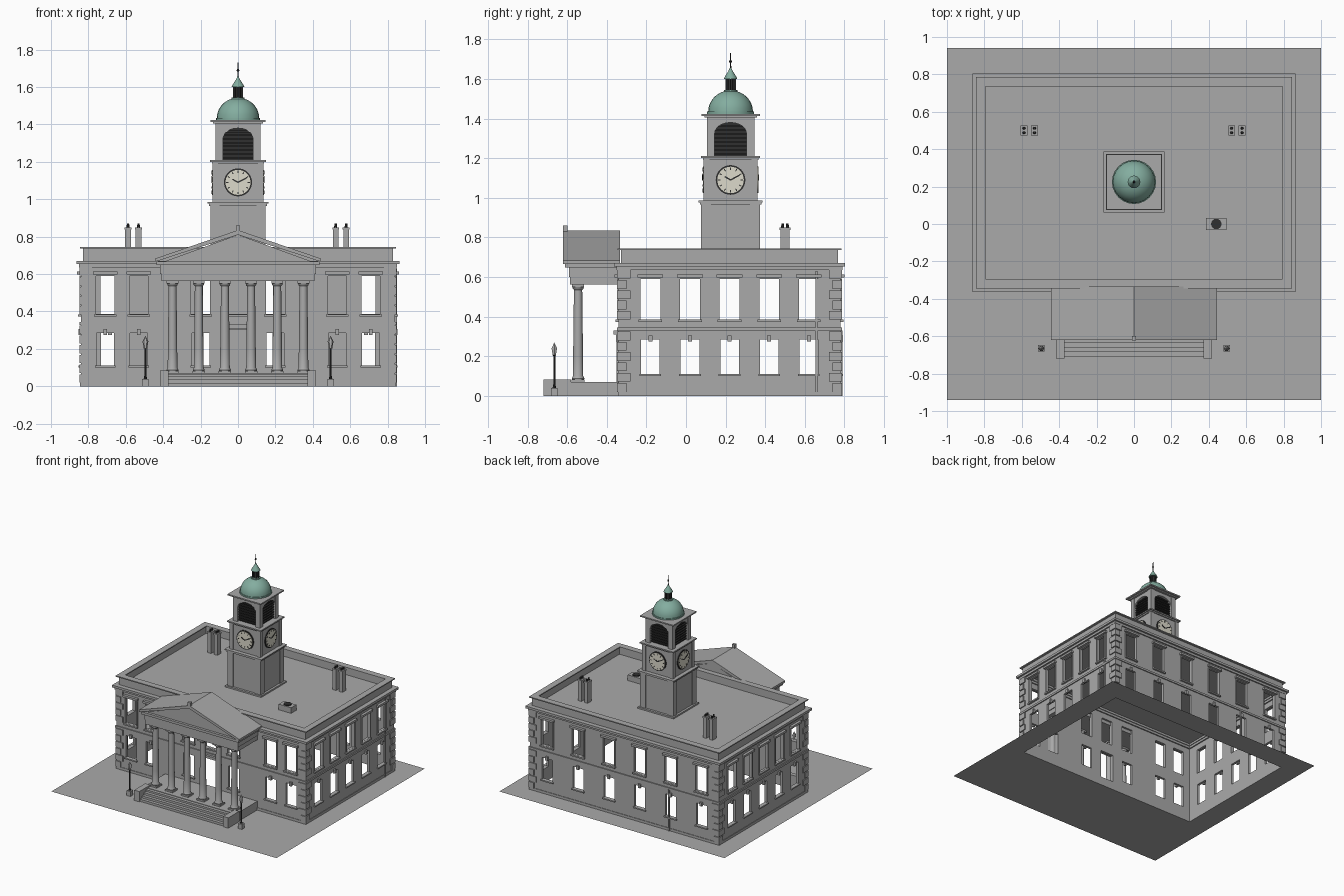
import bpy, bmesh, math
from mathutils import Matrix, Vector

if bpy.data.objects.get("Cube"):
    bpy.data.objects.remove(bpy.data.objects["Cube"])


def material(name, r, g, b):
    mat = bpy.data.materials.new(name)
    mat.use_nodes = True
    mat.diffuse_color = (r, g, b, 1)
    mat.node_tree.nodes["Principled BSDF"].inputs["Base Color"].default_value = (r, g, b, 1)
    return mat


STONE = material("grey stone", .4, .4, .4)
COPPER = material("green copper", .23, .42, .35)
DARK = material("dark metal", .03, .03, .03)
CREAM = material("cream dial", .72, .7, .6)


def finish(name, bm, mat, matrix=Matrix(), smooth=False):
    bmesh.ops.recalc_face_normals(bm, faces=bm.faces)
    mesh = bpy.data.meshes.new(name)
    bm.to_mesh(mesh)
    bm.free()
    mesh.transform(matrix)
    mesh.materials.append(mat)
    obj = bpy.data.objects.new(name, mesh)
    bpy.context.scene.collection.objects.link(obj)
    if smooth:
        bpy.ops.object.select_all(action='DESELECT')
        obj.select_set(True)
        bpy.context.view_layer.objects.active = obj
        bpy.ops.object.shade_smooth_by_angle(angle=math.radians(35))
    return obj


def boxes(name, items, mat=STONE, matrix=Matrix()):
    """Each item: centre x, centre y, bottom z, width, depth, height."""
    bm = bmesh.new()
    for x, y, z, w, d, h in items:
        place = Matrix.Translation((x, y, z + h / 2)) @ Matrix.Diagonal((w, d, h, 1))
        bmesh.ops.create_cube(bm, size=1, matrix=place)
    return finish(name, bm, mat, matrix)


def prism(name, outline, y0, y1, mat=STONE, matrix=Matrix()):
    """Extrude an x-z outline along y."""
    bm = bmesh.new()
    face = bm.faces.new([bm.verts.new((x, y0, z)) for x, z in outline])
    new = bmesh.ops.extrude_face_region(bm, geom=[face])["geom"]
    bmesh.ops.translate(bm, vec=(0, y1 - y0, 0), verts=[v for v in new if isinstance(v, bmesh.types.BMVert)])
    return finish(name, bm, mat, matrix)


def lathe(name, profile, x, y, mat=STONE, sides=16, matrix=Matrix()):
    """Spin a radius-height profile about z."""
    bm = bmesh.new()
    verts = [bm.verts.new((r, 0, z)) for r, z in profile]
    edges = [bm.edges.new(pair) for pair in zip(verts, verts[1:])]
    bmesh.ops.spin(bm, geom=verts + edges, axis=(0, 0, 1), cent=(0, 0, 0), steps=sides, angle=math.tau)
    bmesh.ops.remove_doubles(bm, verts=bm.verts, dist=.0002)
    return finish(name, bm, mat, Matrix.Translation((x, y, 0)) @ matrix, True)


def frame(name, w, d, z, h, thick, y=.22):
    """Rectangular ring of four bars with outer half sizes w and d."""
    t = thick
    return boxes(name, [(s * (w - t / 2), y, z, t, 2 * d, h) for s in (-1, 1)]
                 + [(0, y + s * (d - t / 2), z, 2 * w - 2 * t, t, h) for s in (-1, 1)])


def pierced_sheet(bm, us, vs, openings, point):
    """Grid of faces that leaves the openings out."""
    us = sorted(set(us + [o[i] for o in openings for i in (0, 1)]))
    vs = sorted(set(vs + [o[i] for o in openings for i in (2, 3)]))
    for a, b in zip(us, us[1:]):
        for c, d in zip(vs, vs[1:]):
            u, v = (a + b) / 2, (c + d) / 2
            if not any(o[0] < u < o[1] and o[2] < v < o[3] for o in openings):
                bm.faces.new([bm.verts.new(point(*p)) for p in ((a, c), (b, c), (b, d), (a, d))])
    bmesh.ops.remove_doubles(bm, verts=bm.verts, dist=.0001)


# Ground sheet, open beneath the hall
W, D, CY = .84, .56, .22
bm = bmesh.new()
pierced_sheet(bm, [-1, 1], [-.94, .94], [(-W, W, CY - D, CY + D)], lambda u, v: (u, v, 0))
finish("ground", bm, STONE)


# Facades with windows, hoods, sills, keystones and quoins
def facade(name, half, dist, turn, centres, door=False):
    place = Matrix.Translation((0, CY, 0)) @ Matrix.Rotation(math.radians(turn), 4, 'Z') @ Matrix.Translation((0, -dist, 0))
    openings = [(c - .05, c + .05, .385, .59) for c in centres]
    lower = [c for c in centres if not (door and c == 0)]
    openings += [(c - .047, c + .047, .11, .285) for c in lower]
    if door:
        openings.append((-.06, .06, .07, .3))
    bm = bmesh.new()
    pierced_sheet(bm, [-half, half], [0, .67], openings, lambda u, v: (u, 0, v))
    walls = bmesh.ops.extrude_face_region(bm, geom=bm.faces[:])["geom"]
    bmesh.ops.translate(bm, vec=(0, .02, 0), verts=[v for v in walls if isinstance(v, bmesh.types.BMVert)])
    finish(name + "_wall", bm, STONE, place)
    trim = []
    for c in centres:
        trim += [(c, -.008, .597, .13, .026, .016), (c, -.005, .373, .12, .02, .011)]
        trim += [(c + s * .054, -.002, .385, .008, .01, .205) for s in (-1, 1)]
    for c in lower:
        trim += [(c, -.004, .275, .02, .018, .03), (c, -.004, .1, .11, .016, .01)]
    if door:
        trim += [(0, -.012, .31, .16, .03, .02)]
        trim += [(s * .067, -.004, .07, .014, .014, .24) for s in (-1, 1)]
    boxes(name + "_window_trim", trim, STONE, place)
    quoins = []
    for i in range(12):
        w = .065 if i % 2 else .045
        z = .02 + i * .052
        quoins += [(s * (half - w / 2 + .006), -.001, z, w, .014, .044) for s in (-1, 1) if not .28 < z < .34]
    boxes(name + "_quoins", quoins, STONE, place)


front = [-.71, -.53, -.2, 0, .2, .53, .71]
side = [-.4, -.2, 0, .2, .4]
facade("front", W, D, 0, front, True)
facade("left", D, W, 90, side)
facade("back", W, D, 180, [.274 * (i - 2.5) for i in range(6)])
facade("right", D, W, -90, side)

# Bands, cornice, parapet and flat roof
frame("plinth_band", W + .004, D + .004, 0, .02, .02)
frame("string_course", W + .008, D + .008, .328, .016, .02)
frame("cornice_lower", W + .01, D + .01, .635, .018, .04)
frame("cornice_upper", W + .024, D + .024, .653, .018, .06)
frame("parapet", W - .012, D - .012, .67, .068, .025)
frame("parapet_coping", W + .005, D + .005, .736, .008, .05)
boxes("roof", [(0, CY, .67, 2 * W - .04, 2 * D - .04, .01)])
boxes("downpipes", [(W + .006, .66, 0, .01, .01, .63), (-.4, CY + D + .006, 0, .01, .01, .33)])

# Porch floor, steps and cheek walls
boxes("porch_floor", [(0, -.475, 0, .82, .27, .07)])
boxes("steps", [(0, -.6 - d / 2, 0, .75, d, h) for d, h in ((.11, .018), (.085, .035), (.06, .052), (.035, .066))])
boxes("step_cheeks", [(s * .395, -.65, 0, .045, .14, .083) for s in (-1, 1)])

# Columns with bases and capitals
for i in range(6):
    x = .14 * (i - 2.5)
    lathe("column", [(.03, .08), (.032, .088), (.026, .1), (.025, .2), (.021, .53), (.021, .535),
                     (.026, .54), (.03, .552)], x, -.545)
    boxes("column_blocks", [(x, -.545, .07, .066, .066, .012), (x, -.545, .55, .062, .062, .014)])

# Entablature and pediment
for name, half, y, z, h in (("architrave", .41, -.585, .563, .04), ("frieze", .416, -.592, .6, .05),
                            ("porch_cornice", .435, -.612, .648, .02)):
    boxes(name, [(0, (y - .335) / 2, z, 2 * half, -.335 - y, h)])
prism("tympanum", [(-.4, .665), (.4, .665), (0, .81)], -.592, -.336)
prism("porch_roof", [(-.445, .665), (-.445, .682), (0, .835), (.445, .682), (.445, .665), (0, .81)], -.62, -.334)
boxes("apex_block", [(0, -.61, .825, .024, .024, .035)])

# Lamp posts
for x in (-.495, .495):
    boxes("lamp_base", [(x, -.665, 0, .034, .034, .04)])
    lathe("lamp_post", [(.009, .04), (.005, .06), (.005, .2), (.01, .205)], x, -.665, DARK, 8)
    lathe("lamp_lantern", [(0, .2), (.009, .203), (.016, .24), (.004, .262), (0, .27)], x, -.665, STONE, 6)

# Chimneys and roof fan
for x in (-.56, .55):
    boxes("chimney", [(x + s * .028, .5, z, w, d, h) for s in (-1, 1)
                      for z, w, d, h in ((.67, .03, .046, .17), (.838, .036, .054, .012))])
    for s in (-1, 1):
        for y in (.488, .512):
            lathe("chimney_pot", [(.008, .85), (.006, .87), (0, .87)], x + s * .028, y, DARK, 8)
boxes("fan_housing", [(.44, 0, .68, .11, .066, .045)])
lathe("fan", [(.028, .72), (.028, .732), (0, .732)], .44, 0, DARK)

# Tower stages
TY = .225
tower = Matrix.Translation((0, TY, 0))
boxes("tower_base", [(0, 0, .67, .284, .284, .3)] + [(x, y, .67, .05, .05, .3)
      for x in (-.123, .123) for y in (-.123, .123)], STONE, tower)
boxes("tower_plinth", [(0, 0, .67, .32, .32, .022)], STONE, tower)
boxes("tower_ledges", [(0, 0, .965, .31, .31, .012), (0, 0, .977, .325, .325, .008),
                       (0, 0, 1.19, .28, .28, .012), (0, 0, 1.2, .298, .298, .01),
                       (0, 0, 1.405, .265, .265, .01), (0, 0, 1.414, .295, .295, .01)], STONE, tower)
boxes("clock_stage", [(0, 0, .98, .262, .262, .215)] + [(x, y, .98, .03, .03, .215)
      for x in (-.122, .122) for y in (-.122, .122)], STONE, tower)
boxes("belfry_core", [(0, 0, 1.21, .19, .19, .195)], DARK, tower)
boxes("belfry_piers", [(x, y, 1.21, .04, .04, .197) for x in (-.1, .1) for y in (-.1, .1)], STONE, tower)

# Clock faces and louvred arches on four sides
arch = [(.08 * math.cos(a), 1.325 + .055 * math.sin(a)) for a in [math.pi * i / 12 for i in range(13)]]
for k in range(4):
    turned = tower @ Matrix.Rotation(k * math.pi / 2, 4, 'Z')
    prism("belfry_arch", [(.1, 1.325), (.1, 1.407), (-.1, 1.407), (-.1, 1.325)] + arch[::-1], -.115, -.09, STONE, turned)
    boxes("louvres", [(0, -.1, 1.218 + .02 * i, .164, .014, .009) for i in range(8)], DARK, turned)
    dial = turned @ Matrix.Translation((0, -.131, 1.09)) @ Matrix.Rotation(math.pi / 2, 4, 'X')
    for name, mat, r, t in (("clock_rim", DARK, .075, .006), ("clock_dial", CREAM, .067, .009)):
        lathe(name, [(r, 0), (r, t), (0, t)], 0, 0, mat, 32, dial)
    for i in range(12):
        tick = dial @ Matrix.Rotation(i * math.pi / 6, 4, 'Z')
        boxes("clock_tick", [(0, .057, .008, .005, .012, .003)], DARK, tick)
    for angle, length in ((60, .034), (-62, .052)):
        hand = dial @ Matrix.Rotation(math.radians(angle), 4, 'Z')
        boxes("clock_hand", [(0, length / 2, .008, .007, length, .004)], DARK, hand)

# Dome, lantern and finial
quarter = [(.113 * math.cos(a), 1.435 + .107 * math.sin(a)) for a in [math.pi * i / 20 for i in range(11)]]
lathe("dome", [(.118, 1.42), (.118, 1.435)] + quarter, 0, TY, COPPER, 24)
lathe("lantern_base", [(.034, 1.53), (.034, 1.545), (0, 1.545)], 0, TY, COPPER)
lathe("lantern_core", [(.015, 1.54), (.015, 1.6)], 0, TY, DARK, 8)
for i in range(8):
    a = i * math.pi / 4
    boxes("lantern_post", [(.023 * math.cos(a), TY + .023 * math.sin(a), 1.54, .007, .007, .065)], DARK)
lathe("lantern_cap", [(0, 1.6), (.034, 1.6), (.03, 1.61), (.012, 1.638), (.004, 1.655), (0, 1.657)], 0, TY, COPPER)
lathe("finial", [(.004, 1.65), (.003, 1.68), (.008, 1.688), (.003, 1.697), (.002, 1.73), (0, 1.73)], 0, TY, DARK, 8)
